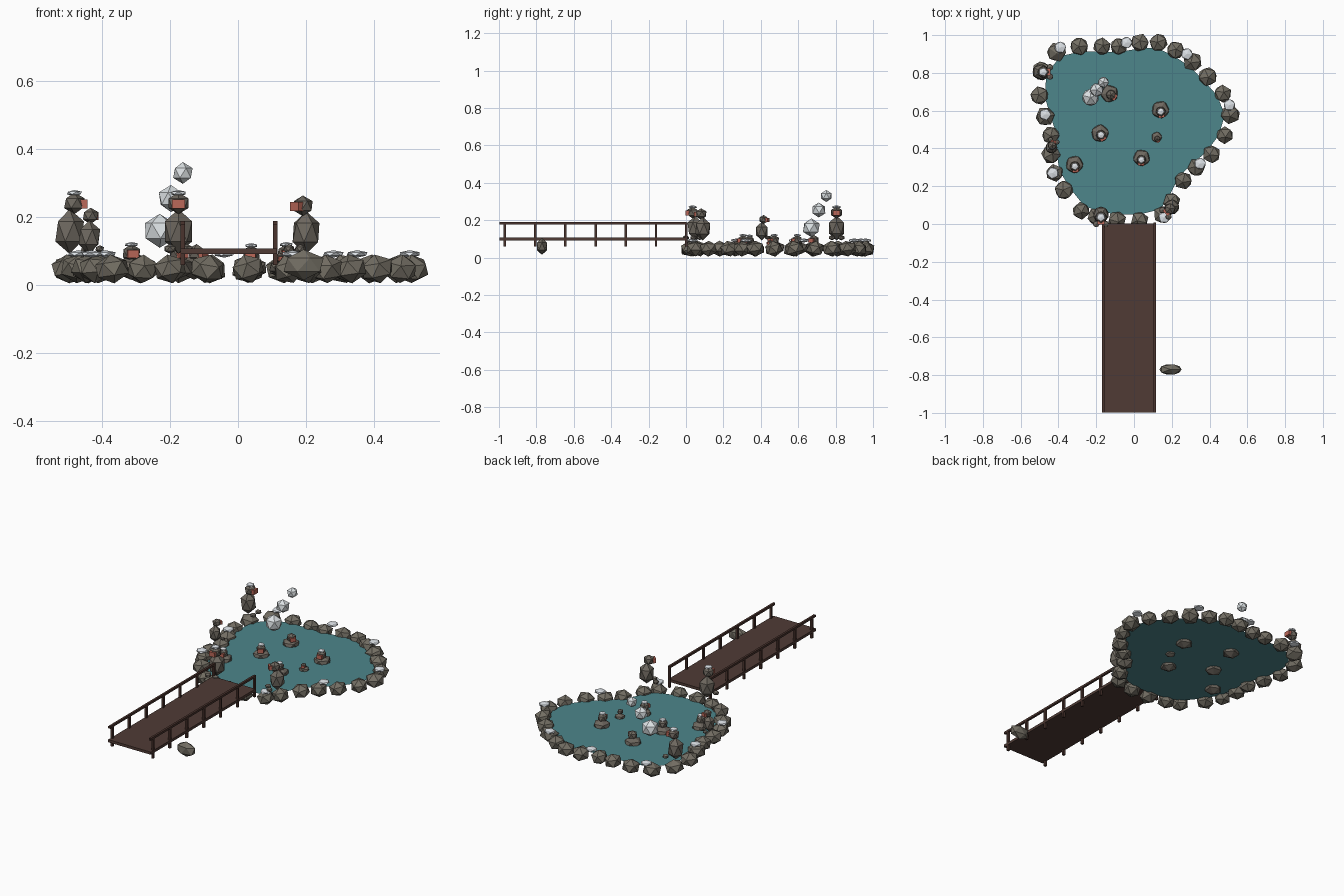
import bpy, bmesh, math, random
from mathutils import Vector, Matrix

random.seed(4)
if "Cube" in bpy.data.objects:
    bpy.data.objects.remove(bpy.data.objects["Cube"])


def material(name, r, g, b):
    m = bpy.data.materials.new(name)
    m.use_nodes = True
    m.diffuse_color = (r, g, b, 1)
    m.node_tree.nodes["Principled BSDF"].inputs["Base Color"].default_value = (r, g, b, 1)
    return m


STONE = material("stone grey", .17, .155, .125)
FUR = material("fur grey brown", .155, .138, .115)
SKIN = material("face red", .50, .14, .10)
SNOW = material("snow white", .76, .80, .84)
STEAM = material("steam white", .72, .76, .78)
WATER = material("water teal", .075, .24, .26)
WOOD = material("deck wood", .08, .044, .036)
RAIL = material("rail wood", .068, .034, .027)


def add_object(name, bm, mat):
    mesh = bpy.data.meshes.new(name)
    bm.to_mesh(mesh)
    bm.free()
    mesh.materials.append(mat)
    ob = bpy.data.objects.new(name, mesh)
    bpy.context.collection.objects.link(ob)
    return ob


def lump(name, pos, size, mat, turn=None, tilt=0):
    """Faceted twenty-sided lump with half sizes."""
    bm = bmesh.new()
    bmesh.ops.create_icosphere(bm, subdivisions=1, radius=1)
    ob = add_object(name, bm, mat)
    ob.location, ob.scale = pos, size
    ob.rotation_euler = (random.uniform(-tilt, tilt), random.uniform(-tilt, tilt),
                         random.uniform(0, 6) if turn is None else turn)
    return ob


def box(name, pos, size, mat, turn=0):
    bm = bmesh.new()
    bmesh.ops.create_cube(bm, size=1, matrix=Matrix.Diagonal((*size, 1)))
    ob = add_object(name, bm, mat)
    ob.location = pos
    ob.rotation_euler.z = turn
    return ob


def head(name, pos, s, turn, snowy):
    """Head with a red face block and an optional snow cap."""
    p = Vector(pos)
    ahead = Vector((math.cos(turn), math.sin(turn), 0))
    lump(name + "_head", p, (.034 * s, .034 * s, .032 * s), FUR, turn)
    box(name + "_face", p + ahead * .027 * s - Vector((0, 0, .002)),
        (.022 * s, .038 * s, .027 * s), SKIN, turn)
    if snowy:
        lump(name + "_snow_cap", p + Vector((0, 0, .030 * s)),
             (.025 * s, .025 * s, .009 * s), SNOW, turn)


def sitter(name, x, y, s, angle, snowy):
    """Monkey sitting on the rim stones."""
    turn = math.radians(angle)
    ahead = Vector((math.cos(turn), math.sin(turn), 0))
    side = Vector((-ahead.y, ahead.x, 0))
    base = Vector((x, y, .093))
    lump(name + "_body", base + Vector((0, 0, .065 * s)),
         (.047 * s, .047 * s, .066 * s), FUR, turn)
    head(name, base + ahead * .014 * s + Vector((0, 0, .148 * s)), s, turn, snowy)
    for k in (-1, 1):
        lump(name + "_foot", base + ahead * .05 * s + side * k * .025 * s + Vector((0, 0, .014)),
             (.019 * s, .019 * s, .014 * s), FUR, turn)


def bather(name, x, y, s, angle, snowy):
    """Monkey with only head and shoulders above the water."""
    turn = math.radians(angle)
    lump(name + "_body", (x, y, .052), (.052 * s, .052 * s, .036 * s), FUR, turn)
    head(name, (x + .01 * math.cos(turn), y + .01 * math.sin(turn), .058 + .036 * s),
         s * .85, turn, snowy)


# Rim stones
rim = [(-.20, .04), (-.28, .07), (-.37, .18), (-.42, .27), (-.44, .37), (-.44, .47),
       (-.47, .57), (-.50, .68), (-.49, .81), (-.41, .91), (-.29, .94), (-.17, .94),
       (-.08, .94), (.03, .96), (.13, .96), (.22, .92), (.31, .86), (.39, .78),
       (.47, .69), (.51, .58), (.48, .47), (.41, .37), (.33, .30), (.26, .23),
       (.20, .12), (.15, .05), (.03, .02), (-.09, .02)]
for x, y in rim:
    r = random.uniform(.049, .056)
    lump("rim_stone", (x, y, .048), (r, r, .043), STONE, tilt=.25)

# Snow on some stones
for x, y in [(-.43, .27), (-.47, .58), (-.39, .935), (-.04, .96), (.28, .90),
             (.505, .63), (.35, .32), (.16, .035)]:
    lump("stone_snow", (x, y, .092), (.034, .034, .011), SNOW)

# Water sheet inside the rim
bm = bmesh.new()
centre = Vector((0, .5, .05))
verts = []
for x, y in rim:
    spoke = Vector((x, y, .05)) - centre
    verts.append(bm.verts.new(centre + spoke * (1 - .03 / spoke.length)))
bm.faces.new(verts).normal_update()
bmesh.ops.recalc_face_normals(bm, faces=bm.faces)
for f in bm.faces:
    if f.normal.z < 0:
        f.normal_flip()
add_object("water", bm, WATER)

# Lone stone beside the bridge
lump("lone_stone", (.193, -.77, .06), (.066, .032, .045), STONE, 0)

# Steam puffs
for x, y, z, r in [(-.23, .67, .16, .05), (-.197, .71, .255, .04), (-.162, .75, .33, .032)]:
    lump("steam_puff", (x, y, z), (r, r, r), STEAM)

# Monkeys on the rim
sitter("corner_monkey", -.495, .805, 1, 0, True)
sitter("young_monkey", -.437, .405, .75, 70, False)
sitter("right_monkey", .20, .09, .95, 225, False)
sitter("left_monkey", -.175, .05, 1, 270, True)

# Monkeys in the water
for i, (x, y, s, a, snow) in enumerate([
        (-.18, .48, 1, 300, True), (-.315, .315, 1, 280, True), (.04, .35, .95, 265, True),
        (.14, .605, 1, 280, True), (.12, .46, .6, 290, False), (-.13, .69, 1, 325, False)]):
    bather("bather_%d" % (i + 1), x, y, s, a, snow)

# Bridge deck, rails and posts
box("bridge_deck", (-.027, -.498, .1), (.284, 1.0, .016), WOOD)
for x in (-.162, .109):
    box("bridge_rail", (x, -.498, .183), (.013, 1.0, .013), RAIL)
    for i in range(7):
        box("bridge_post", (x, -.968 + i * .1615, .124), (.013, .013, .13), RAIL)
